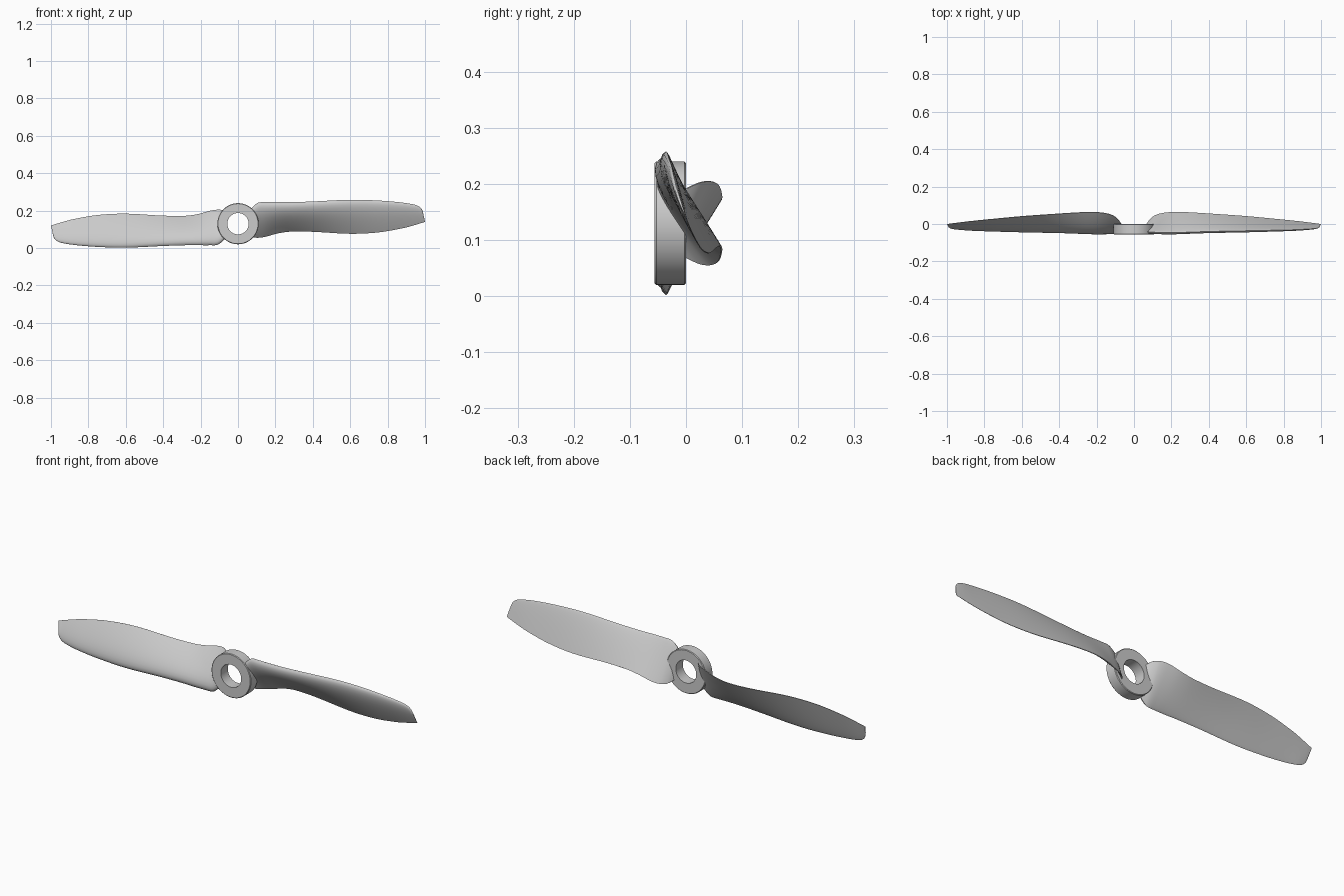
import bpy, bmesh, math
from mathutils import Vector

if "Cube" in bpy.data.objects:
    bpy.data.objects.remove(bpy.data.objects["Cube"])

CZ = 0.13  # hub axis height


def finish(bm, name, angle=35):
    bmesh.ops.recalc_face_normals(bm, faces=bm.faces)
    me = bpy.data.meshes.new(name)
    bm.to_mesh(me)
    bm.free()
    ob = bpy.data.objects.new(name, me)
    bpy.context.collection.objects.link(ob)
    bpy.ops.object.select_all(action='DESELECT')
    ob.select_set(True)
    bpy.context.view_layer.objects.active = ob
    bpy.ops.object.shade_smooth_by_angle(angle=math.radians(angle))
    return ob


def loft(bm, rings, closed=False):
    n = len(rings[0])
    pairs = list(zip(rings, rings[1:])) + ([(rings[-1], rings[0])] if closed else [])
    for a, b in pairs:
        for i in range(n):
            j = (i + 1) % n
            bm.faces.new((a[i], a[j], b[j], b[i]))


# Hub ring: bevelled rectangle turned about the y axis
def hub():
    ro, ri, y0, y1, c = 0.11, 0.057, -0.056, 0.0, 0.003
    prof = [(ri, y0), (ro - c, y0), (ro, y0 + c), (ro, y1 - c), (ro - c, y1), (ri, y1)]
    bm = bmesh.new()
    rings = []
    for k in range(72):
        a = math.tau * k / 72
        rings.append([bm.verts.new((r * math.cos(a), y, CZ + r * math.sin(a))) for r, y in prof])
    loft(bm, rings, closed=True)
    return finish(bm, "hub_ring")


# Blade stations: leading edge xyz, trailing edge xyz, thickness
STATIONS = [
    (0.066, -0.040, 0.205, 0.066, -0.002, 0.070, 0.022),
    (0.085, -0.042, 0.226, 0.085, 0.025, 0.058, 0.026),
    (0.110, -0.044, 0.243, 0.110, 0.045, 0.056, 0.030),
    (0.150, -0.045, 0.245, 0.150, 0.058, 0.062, 0.033),
    (0.210, -0.046, 0.245, 0.210, 0.064, 0.079, 0.034),
    (0.280, -0.044, 0.245, 0.280, 0.063, 0.089, 0.033),
    (0.400, -0.040, 0.249, 0.400, 0.056, 0.088, 0.030),
    (0.600, -0.036, 0.258, 0.600, 0.042, 0.077, 0.026),
    (0.750, -0.033, 0.254, 0.750, 0.028, 0.084, 0.021),
    (0.870, -0.030, 0.244, 0.880, 0.015, 0.106, 0.016),
    (0.940, -0.026, 0.233, 0.945, 0.007, 0.123, 0.012),
    (0.967, -0.024, 0.223, 0.978, 0.003, 0.133, 0.009),
    (0.982, -0.021, 0.209, 0.992, 0.001, 0.137, 0.007),
    (0.988, -0.018, 0.195, 1.000, 0.000, 0.140, 0.004),
]


def hermite(x0, x1, x2, x3, p0, p1, p2, p3, t):
    # smooth pass through p1..p2 with uneven station spacing
    h = x2 - x1
    m1 = (p2 - p0) / (x2 - x0) * h
    m2 = (p3 - p1) / (x3 - x1) * h
    return ((2*t**3 - 3*t*t + 1) * p1 + (t**3 - 2*t*t + t) * m1
            + (3*t*t - 2*t**3) * p2 + (t**3 - t*t) * m2)


def smooth_stations(steps=5):
    first = tuple(2 * a - b for a, b in zip(STATIONS[0], STATIONS[1]))
    last = tuple(2 * a - b for a, b in zip(STATIONS[-1], STATIONS[-2]))
    s = [first] + STATIONS + [last]
    out = []
    for i in range(1, len(s) - 2):
        q = s[i - 1:i + 3]
        xs = [k[0] for k in q]
        for j in range(steps):
            out.append([hermite(*xs, *[k[c] for k in q], j / steps) for c in range(7)])
    return out + [list(STATIONS[-1])]


def thickness(u):
    return 10 * (0.2969 * math.sqrt(u) - 0.126 * u - 0.3516 * u**2
                 + 0.2843 * u**3 - 0.0950 * u**4)


# Blade: aerofoil sections, full front face and nearly flat back
def blade(name, turned):
    bm = bmesh.new()
    rings = []
    n = 14
    us = [0.5 - 0.5 * math.cos(math.pi * k / n) for k in range(n + 1)]
    outline = [(u, 0.88) for u in reversed(us)] + [(u, -0.14) for u in us[1:]]
    for s in smooth_stations():
        le, te, th = Vector(s[0:3]), Vector(s[3:6]), s[6]
        ch = te - le
        front = Vector((0, ch.z, -ch.y)).normalized()
        ring = []
        for u, side in outline:
            p = le + ch * u + front * (side * th * thickness(u))
            if turned:
                p = Vector((-p.x, p.y, 2 * CZ - p.z))
            ring.append(bm.verts.new(p))
        rings.append(ring)
    loft(bm, rings)
    bm.faces.new(rings[0])
    bm.faces.new(rings[-1])
    return finish(bm, name, 45)


hub()
blade("right_blade", False)
blade("left_blade", True)
